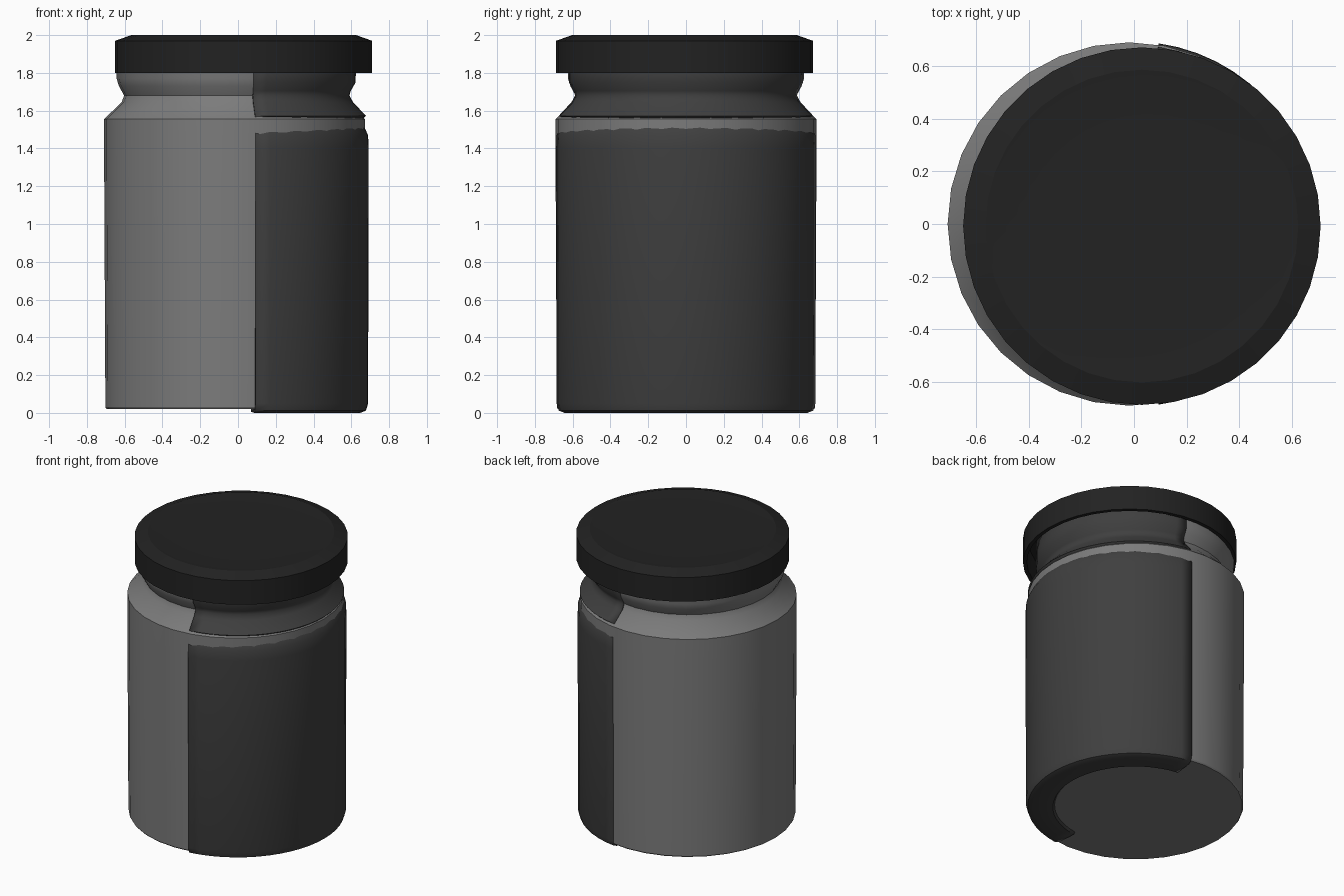
import bpy, math

if "Cube" in bpy.data.objects:
    bpy.data.objects.remove(bpy.data.objects["Cube"])


def material(name, v):
    m = bpy.data.materials.new(name)
    m.diffuse_color = (v, v, v, 1)
    m.use_nodes = True
    m.node_tree.nodes["Principled BSDF"].inputs["Base Color"].default_value = m.diffuse_color
    return m


def lathe(name, profile, centre, sides, mat, half_angle=math.pi, thickness=0, smooth=30):
    """Revolve (radius, z) points, listed from the bottom outside upward."""
    closed = half_angle >= math.pi
    rings = sides if closed else sides + 1
    n = len(profile)
    verts, faces = [], []
    for i in range(rings):
        a = -half_angle + 2 * half_angle * i / sides
        verts += [(r * math.cos(a), r * math.sin(a), z) for r, z in profile]
    for i in range(sides):
        k = (i + 1) % rings
        for j in range(n - 1):
            faces.append((i * n + j, k * n + j, k * n + j + 1, i * n + j + 1))
    if closed:  # cap both ends of the profile
        faces.append([i * n for i in reversed(range(rings))])
        faces.append([i * n + n - 1 for i in range(rings)])
    mesh = bpy.data.meshes.new(name)
    mesh.from_pydata(verts, [], faces)
    mesh.update()
    mesh.materials.append(mat)
    ob = bpy.data.objects.new(name, mesh)
    ob.location = (centre[0], centre[1], 0)
    bpy.context.collection.objects.link(ob)
    if thickness:
        mod = ob.modifiers.new("thickness", "SOLIDIFY")
        mod.thickness = thickness
        mod.offset = -1
    bpy.ops.object.select_all(action='DESELECT')
    ob.select_set(True)
    bpy.context.view_layer.objects.active = ob
    bpy.ops.object.shade_smooth_by_angle(angle=math.radians(smooth))
    return ob


grey = material("jar_grey", 0.2)
dark = material("shade_dark", 0.05)
black = material("lid_black", 0.016)

# Full jar with sharp shoulder and narrow neck
lathe("jar_body",
      [(0.678, 0.02), (0.684, 0.03), (0.691, 1.4), (0.691, 1.555),
       (0.598, 1.645), (0.585, 1.68), (0.612, 1.73), (0.625, 1.77), (0.625, 1.93)],
      (-0.018, 0), 32, grey)

# Darker panel wrapped round the right side, dipping under the shoulder edge
lathe("side_panel",
      [(0.50, 0.03), (0.52, 0.006), (0.65, 0.0), (0.68, 0.012), (0.692, 0.05),
       (0.694, 1.40), (0.692, 1.47), (0.672, 1.512), (0.65, 1.545), (0.68, 1.573),
       (0.612, 1.645), (0.593, 1.68), (0.6, 1.705), (0.626, 1.75), (0.628, 1.92)],
      (-0.003, 0), 26, dark, half_angle=math.radians(82), thickness=0.02, smooth=45)

# Hollow lid, slightly off centre, with chamfered top
lathe("lid",
      [(0.64, 1.94), (0.655, 1.80), (0.68, 1.80), (0.68, 1.97), (0.595, 2.0),
       (0.57, 1.997), (0.40, 1.993)],
      (0.03, -0.008), 36, black, smooth=15)
